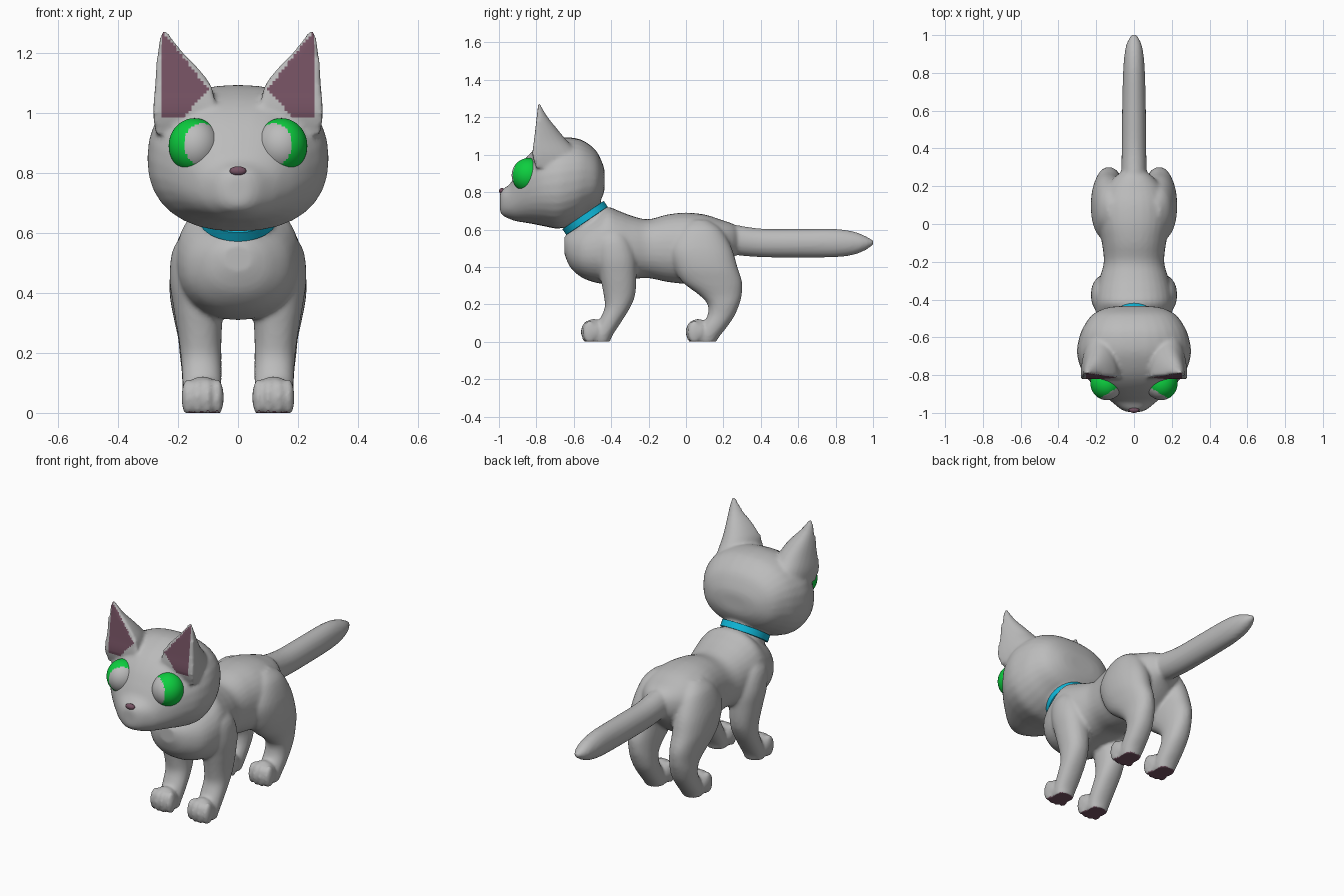
import bpy, bmesh, math
from mathutils import Matrix, Vector

if "Cube" in bpy.data.objects:
    bpy.data.objects.remove(bpy.data.objects["Cube"])


def material(name, rgb):
    m = bpy.data.materials.new(name)
    m.diffuse_color = (*rgb, 1)
    m.use_nodes = True
    m.node_tree.nodes["Principled BSDF"].inputs["Base Color"].default_value = m.diffuse_color
    return m


GREY = material("grey fur", (0.50, 0.50, 0.50))
PURPLE = material("dusky purple skin", (0.18, 0.085, 0.125))
GREEN = material("green iris", (0.004, 0.62, 0.05))
BLUE = material("blue collar", (0.005, 0.48, 0.70))


def smooth_rows(rows, n=4):
    """Resample section rows with a Catmull-Rom spline."""
    out = []
    for i in range(len(rows) - 1):
        p = [rows[max(0, min(len(rows) - 1, i + k))] for k in (-1, 0, 1, 2)]
        for j in range(n):
            t = j / n
            out.append([0.5 * (2 * b + (c - a) * t + (2 * a - 5 * b + 4 * c - d) * t * t
                               + (3 * b - a - 3 * c + d) * t ** 3) for a, b, c, d in zip(*p)])
    return out + [rows[-1]]


def loft(bm, rows, axis, side=1, power=2.0, flat=False, n=32):
    """Skin rows of (position, low, high, x0, x1) running along y or z."""
    rings = []
    for pos, lo, hi, x0, x1 in smooth_rows(rows):
        ring = []
        for k in range(n):
            a = 2 * math.pi * k / n
            c, s = (math.copysign(abs(f) ** (2 / power), f) for f in (math.cos(a), math.sin(a)))
            x = side * ((x0 + x1) / 2 + (x1 - x0) / 2 * c)
            v = lo + (hi - lo) * (max(s, 0) if flat else (s + 1) / 2)
            ring.append(bm.verts.new((x, pos, v) if axis == 'y' else (x, v, pos)))
        rings.append(ring)
    faces = [bm.faces.new((p[k], p[(k + 1) % n], q[(k + 1) % n], q[k]))
             for p, q in zip(rings, rings[1:]) for k in range(n)]
    faces += [bm.faces.new(rings[0]), bm.faces.new(rings[-1])]
    bmesh.ops.recalc_face_normals(bm, faces=faces)


def ball(bm, centre, radii, seg=24):
    bmesh.ops.create_uvsphere(bm, u_segments=seg, v_segments=seg // 2, radius=1,
                              matrix=Matrix.Translation(centre) @ Matrix.Diagonal((*radii, 1)))


def symmetric(rows):
    return [(y, lo, hi, -w, w) for y, lo, hi, w in rows]


def finish(bm, name, mats):
    me = bpy.data.meshes.new(name)
    bm.to_mesh(me)
    bm.free()
    for m in mats:
        me.materials.append(m)
    for p in me.polygons:
        p.use_smooth = True
    ob = bpy.data.objects.new(name, me)
    bpy.context.collection.objects.link(ob)
    return ob


HEAD = [(-.995, .70, .79, .035), (-.98, .675, .815, .07), (-.94, .655, .845, .12),
        (-.91, .645, .90, .155), (-.87, .638, .965, .20), (-.82, .63, 1.02, .245),
        (-.76, .618, 1.06, .283), (-.68, .605, 1.09, .302), (-.60, .632, 1.09, .29),
        (-.54, .675, 1.07, .265), (-.48, .72, 1.02, .22), (-.445, .78, .95, .15),
        (-.435, .82, .91, .08)]
TORSO = [(-.65, .47, .56, .05), (-.62, .40, .59, .11), (-.56, .345, .63, .17),
         (-.48, .315, .68, .20), (-.42, .31, .72, .205), (-.36, .32, .70, .20),
         (-.28, .335, .67, .18), (-.20, .34, .655, .16), (-.10, .32, .68, .17),
         (0, .31, .69, .19), (.10, .32, .68, .19), (.18, .38, .655, .16),
         (.25, .45, .63, .10), (.28, .47, .60, .06)]
TAIL = [(.15, .48, .64, .07), (.25, .465, .627, .068), (.40, .452, .605, .065),
        (.60, .45, .603, .063), (.80, .452, .603, .058), (.90, .466, .588, .05),
        (.96, .49, .565, .037), (1.004, .52, .54, .012)]
EAR = [(.93, -.80, -.55, .07, .275), (1.0, -.82, -.57, .075, .283),
       (1.08, -.812, -.64, .085, .278), (1.14, -.805, -.69, .125, .274),
       (1.21, -.797, -.745, .19, .268), (1.275, -.79, -.78, .238, .255)]
FRONT_LEG = [(.62, -.42, -.36, .08, .16), (.55, -.48, -.30, .05, .215),
             (.45, -.48, -.268, .05, .228), (.35, -.46, -.265, .05, .215),
             (.25, -.44, -.272, .055, .198), (.18, -.435, -.30, .055, .19),
             (.10, -.47, -.35, .055, .185), (.03, -.50, -.395, .06, .18),
             (-.01, -.50, -.41, .07, .17)]
HIND_LEG = [(.65, .02, .12, .06, .14), (.60, -.04, .19, .04, .19),
            (.50, -.09, .245, .04, .222), (.40, -.065, .275, .05, .228),
            (.32, -.02, .30, .055, .215), (.25, .07, .298, .06, .20),
            (.20, .115, .285, .06, .195), (.14, .115, .26, .058, .188),
            (.08, .08, .22, .058, .185), (.03, .06, .18, .06, .18),
            (-.01, .06, .155, .07, .17)]

# cat body: all furry parts overlapped, then fused into one skin
bm = bmesh.new()
loft(bm, symmetric(HEAD), 'y', power=2.3)
loft(bm, symmetric(TORSO), 'y', power=2.2)
loft(bm, symmetric(TAIL), 'y')
TILT = Matrix.Translation((0, -.54, .662)) @ Matrix.Rotation(.6, 4, 'X')
bmesh.ops.create_cone(bm, cap_ends=True, segments=32, radius1=.118, radius2=.118, depth=.16,
                      matrix=TILT)
for side in (1, -1):
    loft(bm, EAR, 'z', side, flat=True)
    loft(bm, FRONT_LEG, 'z', side, power=2.2)
    loft(bm, HIND_LEG, 'z', side, power=2.2)
    # paws with four toes each
    for y in (-.495, .065):
        ball(bm, (side * .118, y, .052), (.07, .062, .07))
        for x, fwd in ((.068, .02), (.101, .03), (.135, .03), (.168, .02)):
            ball(bm, (side * x, y - fwd, .052), (.021, .038, .062), 16)
source = finish(bm, "cat_body_source", [])
remesh = source.modifiers.new("fuse", 'REMESH')
remesh.mode = 'VOXEL'
remesh.voxel_size = .01
relax = source.modifiers.new("relax", 'SMOOTH')
relax.factor = .5
relax.iterations = 5
graph = bpy.context.evaluated_depsgraph_get()
bm = bmesh.new()
bm.from_mesh(bpy.data.meshes.new_from_object(source.evaluated_get(graph)))
bpy.data.objects.remove(source)
for v in bm.verts:
    v.co.z = max(v.co.z, 0)
bm.normal_update()
# inner ears and paw pads coloured by place and direction
for f in bm.faces:
    c = f.calc_center_median()
    x, z = abs(c.x), c.z
    ear = (f.normal.y < -.35 and .98 < z < 1.08 + (x - .10) * 1.27
           and z > 1.08 - (x - .10) * 1.19 and x < .259 - (z - .98) * .03)
    pad = z < .008 and f.normal.z < -.7
    f.material_index = int(ear or pad)
finish(bm, "cat_body", [GREY, PURPLE])

# eyes with a grey pupil patch towards the nose
for side, label in ((1, "left"), (-1, "right")):
    bm = bmesh.new()
    ball(bm, (side * .145, -.842, .89), (.086, .09, .092), 64)
    for f in bm.faces:
        c = f.calc_center_median()
        pupil = ((abs(c.x) - .12) / .06) ** 2 + ((c.z - .895) / .07) ** 2 < 1
        f.material_index = int(pupil and c.y < -.842)
    finish(bm, label + "_eye", [GREEN, GREY])

# nose
bm = bmesh.new()
ball(bm, (0, -.984, .806), (.028, .016, .016))
finish(bm, "nose", [PURPLE])

# collar: a short tilted band round the neck
bm = bmesh.new()
n = 48
rings = [[bm.verts.new(TILT @ Vector((r * .98 * math.cos(2 * math.pi * k / n),
                                      r * math.sin(2 * math.pi * k / n), h)))
          for k in range(n)] for r, h in ((.115, -.02), (.134, -.018), (.134, .018), (.115, .02))]
for p, q in zip(rings, rings[1:] + rings[:1]):
    for k in range(n):
        bm.faces.new((p[k], p[(k + 1) % n], q[(k + 1) % n], q[k]))
bmesh.ops.recalc_face_normals(bm, faces=bm.faces)
collar = finish(bm, "collar", [BLUE])
bpy.context.view_layer.objects.active = collar
collar.select_set(True)
bpy.ops.object.shade_smooth_by_angle(angle=math.radians(40))
